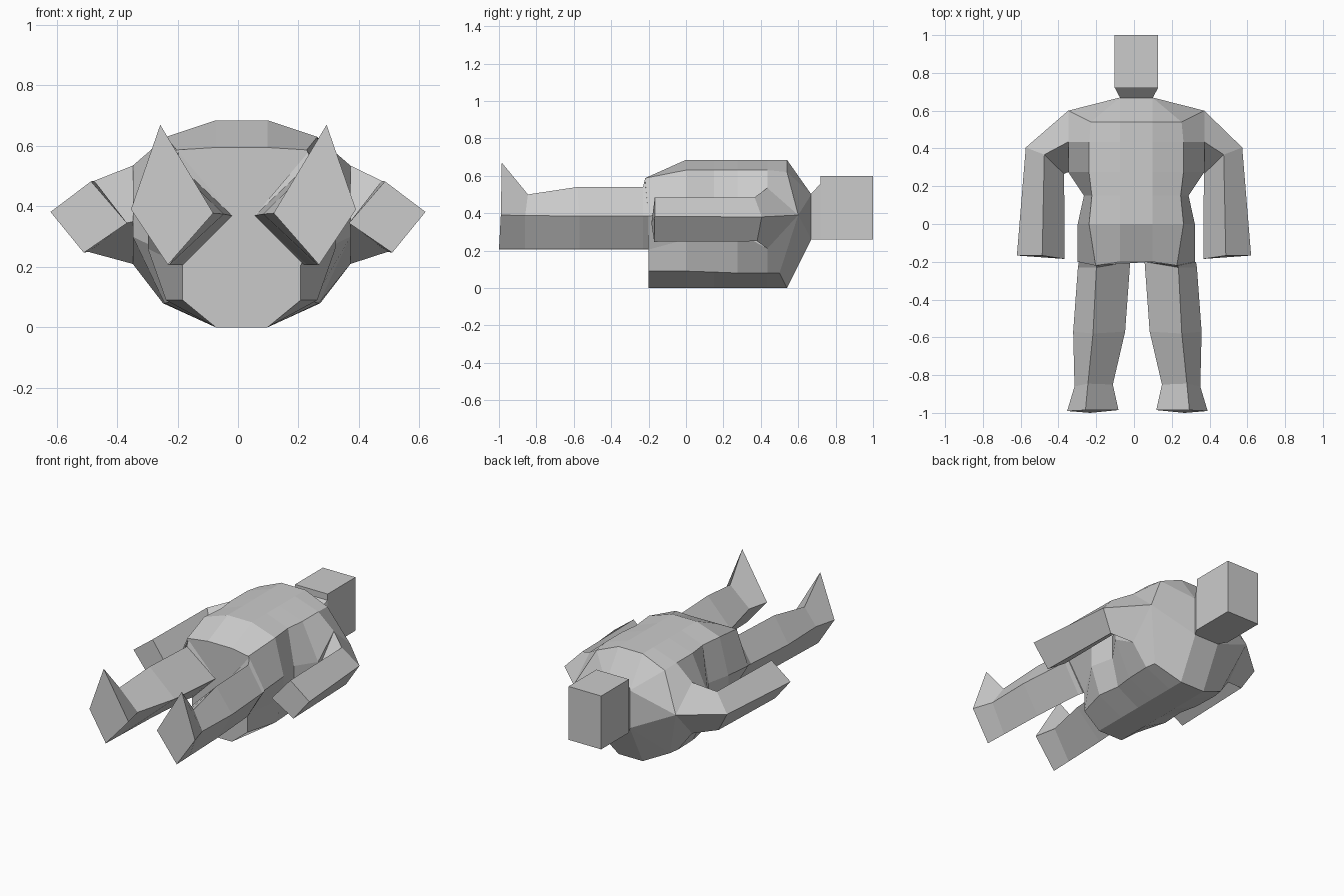
import bpy, bmesh


def loft(name, rings):
    """Skin a list of equal-length point rings into a closed flat-shaded object."""
    bm = bmesh.new()
    vr = [[bm.verts.new(p) for p in r] for r in rings]
    n = len(rings[0])
    for a, b in zip(vr, vr[1:]):
        for i in range(n):
            j = (i + 1) % n
            bm.faces.new((a[i], a[j], b[j], b[i]))
    bm.faces.new(vr[0])
    bm.faces.new(vr[-1])
    bmesh.ops.remove_doubles(bm, verts=bm.verts, dist=0.0005)
    bmesh.ops.recalc_face_normals(bm, faces=bm.faces)
    me = bpy.data.meshes.new(name)
    bm.to_mesh(me)
    bm.free()
    ob = bpy.data.objects.new(name, me)
    bpy.context.collection.objects.link(ob)
    return ob


def symmetric(half, cx):
    """Close a half section (bottom to top) by mirroring it about x = cx."""
    return ([(cx + x, y, z) for x, y, z in half] +
            [(cx - x, y, z) for x, y, z in reversed(half)])


def section(y, pts):
    return [(x, y, z) for x, z in pts]


# Torso: half sections from the pelvis to the neck base
torso = [
    section(-0.2, [(.085, 0), (.195, .09), (.195, .205), (.31, .385)]) +
    [(.215, -.22, .587), (.085, -.2, .595)],
    section(0.0, [(.085, 0), (.25, .09), (.31, .26), (.31, .4), (.25, .63), (.085, .685)]),
    section(0.15, [(.085, 0), (.235, .085), (.277, .26), (.277, .4), (.235, .63), (.085, .685)]),
    section(0.275, [(.085, 0), (.255, .08), (.36, .3), (.36, .4), (.25, .63), (.085, .685)]),
    section(0.435, [(.085, 0), (.26, .08), (.36, .21), (.36, .535), (.25, .63), (.085, .685)]),
    [(.085, .54, 0), (.25, .5, .08), (.36, .6, .39), (.36, .6, .39), (.24, .54, .62), (.085, .54, .685)],
    section(0.67, [(.085, .26)] * 3 + [(.085, .5)] * 3),
]
loft("torso", [symmetric(h, 0.012) for h in torso])

# Neck
loft("neck", [symmetric([(.085, .665, .26), (.085, .665, .5)], 0.013),
              symmetric([(.115, .722, .26), (.115, .722, .56)], 0.013)])

# Head
bpy.ops.mesh.primitive_cube_add(size=1, location=(0.013, 0.86, 0.428))
head = bpy.context.object
head.name = "head"
head.scale = (0.23, 0.28, 0.34)

# Arms and legs: diamond sections ordered outer, top, inner, bottom
arm = [
    [(.36, .6, .39), (.36, .435, .535), (.36, .275, .35), (.36, .435, .21)],
    [(.573, .405, .38), (.475, .367, .485), (.37, .265, .345), (.495, .38, .25)],
    [(.62, -.167, .382), (.486, -.167, .483), (.367, -.185, .345), (.51, -.17, .247)],
]
leg = [
    [(.31, -.2, .385), (.215, -.22, .58), (.037, -.2, .37), (.2, -.2, .207)],
    [(.315, -.23, .385), (.217, -.23, .54), (.038, -.2, .37), (.21, -.23, .207)],
    [(.34, -.57, .385), (.235, -.58, .54), (.065, -.57, .375), (.235, -.57, .207)],
    [(.333, -.86, .387), (.262, -.845, .5), (.13, -.85, .38), (.245, -.86, .207)],
    [(.372, -.99, .39), (.275, -.985, .67), (.1, -.985, .378), (.25, -1.0, .207)],
]
for side, s in (("left", -1), ("right", 1)):
    for part, rings, cx in (("arm", arm, 0.0), ("leg", leg, 0.018)):
        # shoulder ring follows the torso centre
        loft(f"{side}_{part}", [[((0.012 if part == "arm" and k == 0 else cx) + s * x, y, z)
                                 for x, y, z in r] for k, r in enumerate(rings)])
